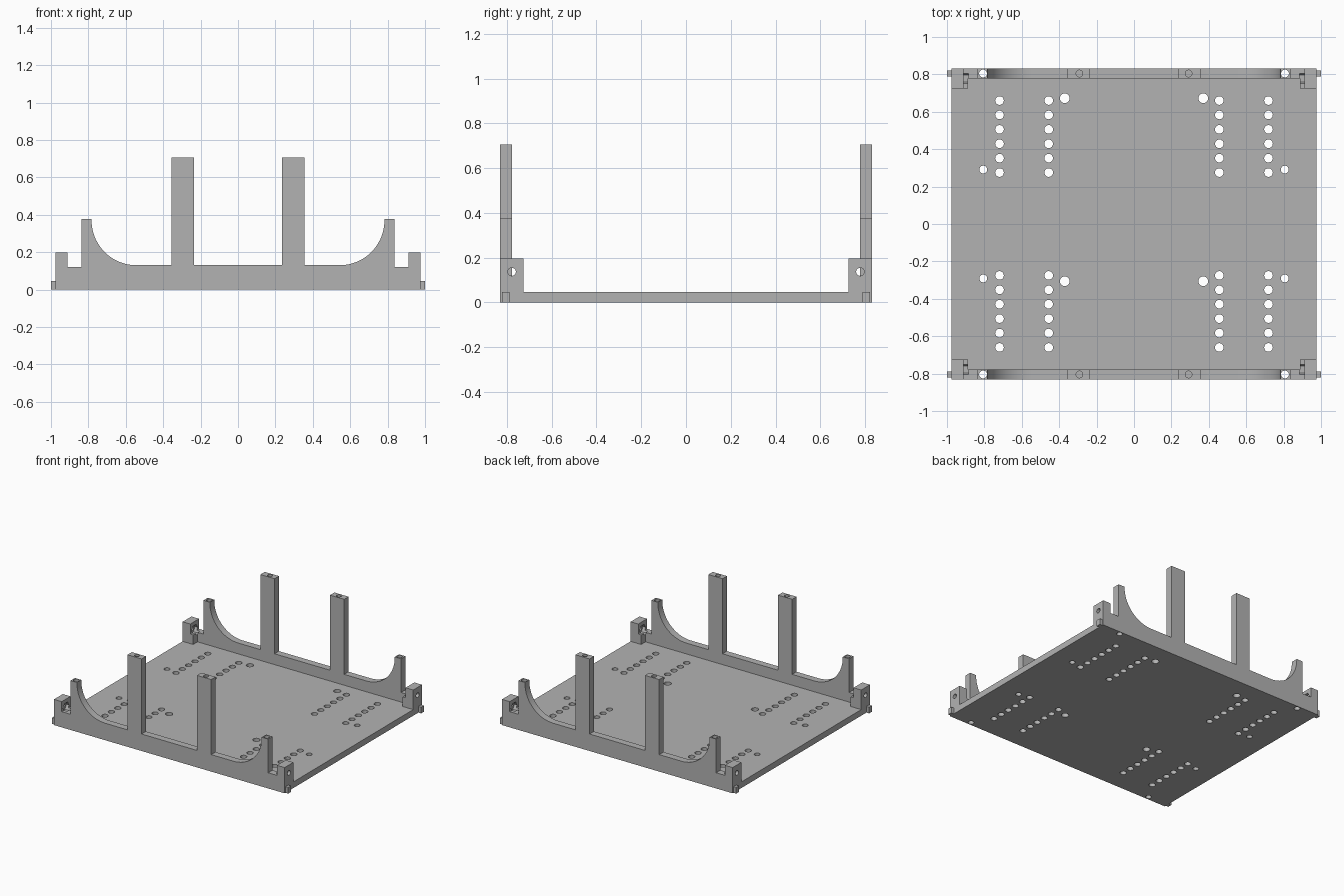
import bpy, bmesh, math
from mathutils import Matrix, Vector

if "Cube" in bpy.data.objects:
    bpy.data.objects.remove(bpy.data.objects["Cube"], do_unlink=True)

grey = bpy.data.materials.new("plain grey")
grey.use_nodes = True
grey.diffuse_color = (0.45, 0.45, 0.45, 1)
grey.node_tree.nodes["Principled BSDF"].inputs["Base Color"].default_value = grey.diffuse_color

SIDES = (-1, 1)
X_EDGE, Y_IN, Y_OUT, PLATE_T = 0.977, 0.778, 0.831, 0.047
STEP_Z, BLOCK_X, BLOCK_Z = 0.12, 0.912, 0.197


def finish(name, bm):
    bmesh.ops.recalc_face_normals(bm, faces=bm.faces)
    mesh = bpy.data.meshes.new(name)
    bm.to_mesh(mesh)
    bm.free()
    mesh.materials.append(grey)
    ob = bpy.data.objects.new(name, mesh)
    bpy.context.collection.objects.link(ob)
    return ob


def extrude_xz(name, profile, y0, y1):
    """Extrude an outline in the xz plane from y0 to y1."""
    bm = bmesh.new()
    face = bm.faces.new([bm.verts.new((x, y0, z)) for x, z in profile])
    ext = bmesh.ops.extrude_face_region(bm, geom=[face])
    moved = [v for v in ext["geom"] if isinstance(v, bmesh.types.BMVert)]
    bmesh.ops.translate(bm, verts=moved, vec=(0, y1 - y0, 0))
    return finish(name, bm)


def box(name, x0, x1, y0, y1, z0, z1):
    return extrude_xz(name, [(x0, z0), (x1, z0), (x1, z1), (x0, z1)], y0, y1)


def cylinders(name, items, sides=28, along_x=False):
    """Cutter made of cylinders given as (centre, radius, length)."""
    bm = bmesh.new()
    turn = Matrix.Rotation(math.pi / 2, 4, "Y") if along_x else Matrix()
    for centre, radius, length in items:
        bmesh.ops.create_cone(bm, cap_ends=True, segments=sides, radius1=radius,
                              radius2=radius, depth=length,
                              matrix=Matrix.Translation(Vector(centre)) @ turn)
    ob = finish(name, bm)
    ob.hide_render = True
    return ob


def cut(ob, cutters):
    bpy.ops.object.select_all(action="DESELECT")
    ob.select_set(True)
    bpy.context.view_layer.objects.active = ob
    for cutter in cutters:
        mod = ob.modifiers.new("cut", "BOOLEAN")
        mod.operation, mod.solver, mod.object = "DIFFERENCE", "EXACT", cutter
        bpy.ops.object.modifier_apply(modifier=mod.name)
    bpy.ops.object.shade_smooth_by_angle(angle=math.radians(30))


# Hole patterns in the base plate
holes = []
for sx in SIDES:
    for sy in SIDES:
        for x in (0.456, 0.719):
            holes += [((sx * x, sy * (0.275 + 0.077 * i), 0), 0.023, 0.3) for i in range(6)]
        holes.append(((sx * 0.806, sy * 0.291, 0), 0.021, 0.3))
    holes += [((sx * 0.37, y, 0), 0.026, 0.3) for y in (0.672, -0.306)]
plate_holes = cylinders("plate_hole_cutter", holes)

# Vertical bores: through the horns, blind in the post tops
post_x, post_half, post_z = 0.295, 0.06, 0.705
wall_y = (Y_IN + Y_OUT) / 2
horn_bores = cylinders("horn_bore_cutter", [((sx * 0.807, sy * wall_y, 0), 0.021, 2)
                                            for sx in SIDES for sy in SIDES])
post_bores = cylinders("post_bore_cutter", [((sx * 0.292, sy * wall_y, post_z), 0.018, 0.2)
                                            for sx in SIDES for sy in SIDES])

# Sideways screw holes and hexagonal nut pockets in the corner blocks
screw_holes = cylinders("screw_hole_cutter", [((sx * 0.95, sy * Y_IN, 0.137), 0.018, 0.1)
                                              for sx in SIDES for sy in SIDES], along_x=True)
nut_pockets = cylinders("nut_pocket_cutter", [((sx * 0.91, sy * Y_IN, 0.137), 0.036, 0.05)
                                              for sx in SIDES for sy in SIDES], 6, True)

# Base plate
plate = box("base_plate", -X_EDGE, X_EDGE, -Y_IN, Y_IN, 0, PLATE_T)
cut(plate, [plate_holes])

# Wall outline, right half from the centre outwards
rail_z, horn_in, horn_out, horn_z, arc_r = 0.13, 0.783, 0.837, 0.378, 0.24
half = [(post_x - post_half, rail_z), (post_x - post_half, post_z),
        (post_x + post_half, post_z), (post_x + post_half, rail_z)]
for i in range(19):
    a = math.pi / 2 * i / 18
    half.append((horn_in - arc_r + arc_r * math.sin(a), rail_z + arc_r * (1 - math.cos(a))))
half += [(horn_in, horn_z), (horn_out, horn_z), (horn_out, STEP_Z), (BLOCK_X, STEP_Z),
         (BLOCK_X, BLOCK_Z), (X_EDGE, BLOCK_Z), (X_EDGE, 0)]
outline = half + [(-x, z) for x, z in reversed(half)]

# Corner block outline behind the wall
corner = [(X_EDGE, PLATE_T), (X_EDGE, BLOCK_Z), (BLOCK_X, BLOCK_Z), (BLOCK_X, STEP_Z),
          (0.888, STEP_Z), (0.888, PLATE_T)]

for sy, end in ((-1, "front"), (1, "back")):
    wall = extrude_xz(end + "_wall", outline, sy * Y_IN, sy * Y_OUT)
    cut(wall, [horn_bores, post_bores, screw_holes, nut_pockets])
    for sx, side in ((-1, "right"), (1, "left")):
        block = extrude_xz(f"{end}_{side}_corner_block", [(sx * x, z) for x, z in corner],
                           sy * 0.725, sy * Y_IN)
        cut(block, [screw_holes, nut_pockets])
        box(f"{end}_{side}_lug", sx * X_EDGE, sx * 1.0, sy * 0.788, sy * 0.821, 0, PLATE_T)

for cutter in (plate_holes, horn_bores, post_bores, screw_holes, nut_pockets):
    bpy.data.objects.remove(cutter, do_unlink=True)
